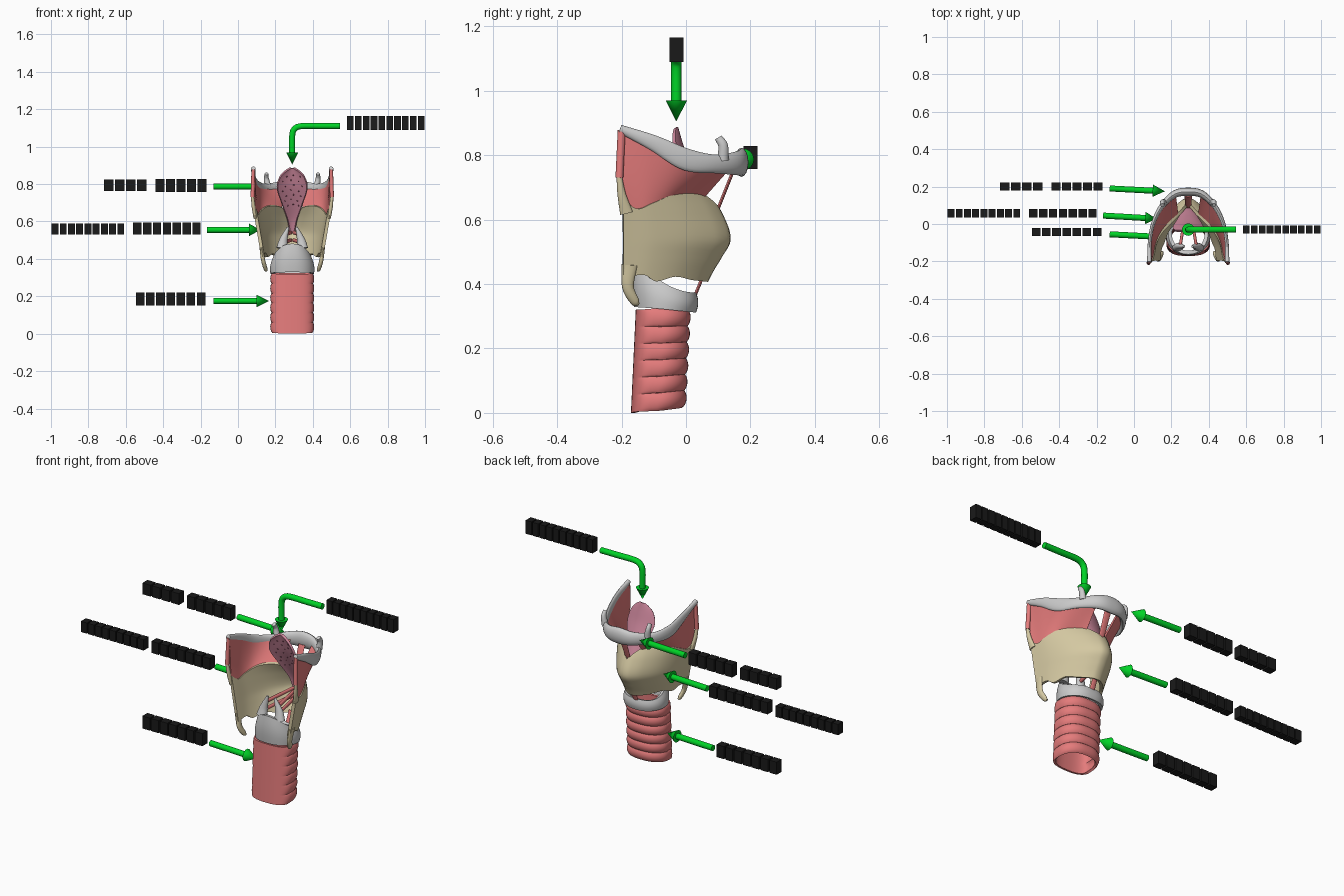
import bpy, bmesh, math
from mathutils import Vector

if "Cube" in bpy.data.objects:
    bpy.data.objects.remove(bpy.data.objects["Cube"])

CX = 0.29  # midline of the larynx


def material(name, rgb):
    m = bpy.data.materials.new(name)
    m.diffuse_color = (*rgb, 1)
    m.use_nodes = True
    m.node_tree.nodes["Principled BSDF"].inputs["Base Color"].default_value = m.diffuse_color
    return m


RED = material("muscle_red", (0.78, 0.2, 0.2))
TAN = material("cartilage_tan", (0.66, 0.58, 0.36))
PINK = material("epiglottis_pink", (0.6, 0.24, 0.33))
DARK = material("pit_dark", (0.22, 0.06, 0.1))
GREEN = material("arrow_green", (0.0, 0.65, 0.02))
BLACK = material("label_black", (0.01, 0.01, 0.01))


def curve(table, t):
    """Smooth interpolation of rows (key, value, value, ...)."""
    n = len(table)
    t = max(table[0][0], min(table[-1][0], t))
    i = max(k for k in range(n - 1) if table[k][0] <= t)
    a, b = table[i], table[i + 1]
    p, q = table[max(i - 1, 0)], table[min(i + 2, n - 1)]
    h = b[0] - a[0]
    s = (t - a[0]) / h
    out = []
    for k in range(1, len(a)):
        m0 = (b[k] - p[k]) / (b[0] - p[0]) * h
        m1 = (q[k] - a[k]) / (q[0] - a[0]) * h
        out.append((2*s**3 - 3*s*s + 1) * a[k] + (s**3 - 2*s*s + s) * m0
                   + (3*s*s - 2*s**3) * b[k] + (s**3 - s*s) * m1)
    return out[0] if len(out) == 1 else out


def finish(bm, name, mat=None, thick=0):
    bmesh.ops.recalc_face_normals(bm, faces=bm.faces)
    me = bpy.data.meshes.new(name)
    bm.to_mesh(me)
    bm.free()
    ob = bpy.data.objects.new(name, me)
    bpy.context.collection.objects.link(ob)
    if mat:
        me.materials.append(mat)
    bpy.ops.object.select_all(action='DESELECT')
    ob.select_set(True)
    bpy.context.view_layer.objects.active = ob
    if thick:
        mod = ob.modifiers.new("wall", 'SOLIDIFY')
        mod.thickness, mod.offset = thick, 0
        bpy.ops.object.modifier_apply(modifier=mod.name)
    bpy.ops.object.shade_smooth_by_angle(angle=math.radians(40))
    return ob


def sheet(name, f, nu, nv, mat=None, thick=0, closed=False, caps=False):
    """Surface from f(u, v) with u, v in 0..1."""
    bm = bmesh.new()
    cols = nu if closed else nu + 1
    rows = [[bm.verts.new(f(i / nu, j / nv)) for i in range(cols)] for j in range(nv + 1)]
    for j in range(nv):
        for i in range(nu):
            k = (i + 1) % cols
            bm.faces.new((rows[j][i], rows[j][k], rows[j + 1][k], rows[j + 1][i]))
    if caps:
        bm.faces.new(rows[0])
        bm.faces.new(rows[-1])
    return finish(bm, name, mat, thick)


def tube(name, path, mat=None, ref=(0, 0, 1), steps=24, sides=16):
    """Elliptical tube along rows (key, x, y, z, width, height), keys 0..1."""
    def f(u, v):
        x, y, z, w, h = curve(path, v)
        a, b = curve(path, max(v - .01, 0)), curve(path, min(v + .01, 1))
        t = (Vector(b[:3]) - Vector(a[:3])).normalized()
        side = t.cross(Vector(ref)).normalized()
        up = side.cross(t)
        ang = u * math.tau
        return Vector((CX + x, y, z)) + side * w * math.cos(ang) + up * h * math.sin(ang)
    return sheet(name, f, sides, steps, mat, closed=True, caps=True)


# Trachea: ringed front and sides, flat back
def trachea(u, v):
    c, s = math.cos(u * math.tau), math.sin(u * math.tau)
    ring = .012 * (abs(math.sin(math.pi * v * 6)) ** .6 - .6) * min(1, max(0, s + .75))
    x = (.108 + ring) * math.copysign(abs(c) ** .8, c)
    y = -.09 + .015 * v + ((.08 + ring) * s if s > 0 else -.075 * abs(s) ** .5)
    return CX + x, y, .32 * v + .01 * (1 + s) * (1 - v)
sheet("trachea", trachea, 64, 72, RED, .012, closed=True)


# Cricoid: signet ring, tall at the back
def cricoid(u, v):
    c, s = math.cos(u * math.tau), math.sin(u * math.tau)
    b = (1 - s) / 2
    zt, zb = .37 + .11 * b * b, .315 + .015 * b
    bulge = .006 * math.sin(math.pi * v)
    return (CX + (.107 - .022 * v * b + bulge) * math.copysign(abs(c) ** .85, c),
            -.065 + (.087 + bulge) * s, zb + (zt - zb) * v)
sheet("cricoid", cricoid, 64, 10, None, .02, closed=True)

# Thyroid cartilage: folded plate, a = 0 at the front ridge and 1 at the back edge
PLAN = [(0, 0, 1), (.08, .12, .985), (.25, .38, .86), (.5, .7, .6), (.75, .91, .3), (1, 1, 0)]
TOP = [(0, .62), (.15, .67), (.3, .685), (.5, .68), (.75, .65), (.88, .635), (1, .665)]
BOT = [(0, .41), (.3, .415), (.5, .425), (.68, .41), (.8, .43), (1, .42)]
FRONT = [(.4, .055), (.44, .075), (.49, .105), (.54, .13), (.62, .103), (.69, .06)]
WIDTH = [(.4, .155), (.5, .172), (.68, .203)]


def plate(a, v):
    w, s = curve(PLAN, abs(a))
    z = curve(BOT, abs(a)) * (1 - v) + curve(TOP, abs(a)) * v
    y = -.195 + (curve(FRONT, z) + .195) * s
    return Vector((CX + math.copysign(curve(WIDTH, z) * w, a), y, z))
sheet("thyroid_cartilage", lambda u, v: plate(2 * u - 1, v), 72, 20, TAN, .018)

# Hyoid: half arc from the midline (0) to the horn tip (1), with section sizes
HYOID = [(0, 0, .172, .778, .022, .045), (.2, .075, .158, .775, .02, .037),
         (.4, .145, .09, .773, .014, .029), (.6, .188, 0, .787, .011, .034),
         (.8, .206, -.1, .838, .01, .024), (1, .208, -.205, .882, .012, .013)]
full = [(.5 - r[0] / 2, -r[1], *r[2:]) for r in HYOID[:0:-1]] + \
       [(.5 + r[0] / 2, *r[1:]) for r in HYOID]
tube("hyoid_bone", full, steps=64)

# Paired parts
for s, side in ((-1, "left"), (1, "right")):
    tube("upper_horn_" + side, [(0, s * .198, -.185, .62, .009, .02),
         (.5, s * .207, -.2, .68, .01, .013), (1, s * .213, -.208, .74, .008, .008)], TAN, (0, 1, 0))
    tube("lower_horn_" + side, [(0, s * .165, -.175, .46, .01, .025),
         (.5, s * .155, -.18, .39, .011, .018), (.85, s * .142, -.158, .345, .01, .014),
         (1, s * .137, -.148, .337, .005, .006)], TAN, (0, 1, 0))
    tube("horn_cord_" + side, [(0, s * .212, -.207, .73, .011, .012),
         (1, s * .208, -.2, .878, .01, .012)], RED, (0, 1, 0))
    tube("lesser_horn_" + side, [(0, s * .13, .115, .785, .018, .018),
         (.6, s * .138, .115, .83, .013, .015), (1, s * .138, .1, .855, .01, .012)], None, (0, 1, 0))

    def membrane(u, v, s=s):
        a = .18 + .82 * u
        h = curve(HYOID, a)
        return plate(s * a, .97).lerp(Vector((CX + s * h[0] * .98, h[1] - .015 * (1 - u), h[2])), v)
    sheet("hyoid_membrane_" + side, membrane, 32, 8, RED, .008)
    tube("arytenoid_" + side, [(0, s * .055, -.125, .455, .03, .022),
         (.4, s * .047, -.118, .5, .022, .018), (1, s * .022, -.12, .57, .006, .006)], None, (0, 1, 0))
    for z, kind in ((.49, "vocal"), (.53, "vestibular")):
        tube(f"{kind}_fold_{side}", [(0, s * .042, -.11, z, .008, .01),
             (1, s * .008, .095, z + .01, .008, .01)], RED)

# Midline ligaments
tube("lower_ligament", [(0, 0, .022, .35, .016, .005), (1, 0, .055, .43, .014, .005)], RED, (0, 1, 0))
tube("upper_ligament", [(0, 0, .09, .61, .016, .005), (1, 0, .15, .76, .02, .005)], RED, (0, 1, 0))

# Epiglottis: curved leaf
LEAF = [(0, .012, .095), (.2, .025, .078), (.45, .055, .04), (.7, .08, .002),
        (.88, .062, -.018), (.97, .03, -.027), (1, .012, -.03)]


def leaf(u, v):
    w, y = curve(LEAF, v)
    q = 2 * u - 1
    return Vector((CX + w * q, y - .025 * q * q * w / .08, .54 + .345 * v))
sheet("epiglottis", leaf, 20, 32, PINK, .012)

# Small pits on its back face
bm = bmesh.new()
for i in range(7):
    for j in range(3):
        p = leaf(.22 + .28 * j + .05 * (-1) ** i, .42 + .075 * i + .02 * (j % 2))
        before = set(bm.verts)
        bmesh.ops.create_uvsphere(bm, u_segments=8, v_segments=6, radius=.004)
        bmesh.ops.translate(bm, verts=[x for x in bm.verts if x not in before],
                            vec=p + Vector((0, -.005, 0)))
finish(bm, "epiglottis_pits", DARK)


# Pointer arrows: straight or bent shaft and cone head
def arrow(name, pts, tip, ref):
    n = len(pts) - 1
    tube(name + "_shaft", [(i / n, p[0] - CX, p[1], p[2], .016, .016) for i, p in enumerate(pts)],
         GREEN, ref, steps=4 * n)
    base, tip = Vector(pts[-1]), Vector(tip)
    d = tip - base
    bm = bmesh.new()
    bmesh.ops.create_cone(bm, cap_ends=True, segments=24, radius1=.033, radius2=0, depth=d.length)
    rot = d.to_track_quat('Z', 'Y')
    for v in bm.verts:
        v.co = rot @ v.co + (base + tip) / 2
    finish(bm, name + "_head", GREEN)


Z = (0, 0, 1)
arrow("hyoid_arrow", [(-.13, .19, .787), (.1, .178, .787)], (.165, .175, .787), Z)
arrow("thyroid_arrow", [(-.165, .045, .555), (.06, .032, .555)], (.12, .028, .555), Z)
arrow("trachea_arrow", [(-.13, -.055, .175), (.1, -.067, .175)], (.165, -.07, .175), Z)
arrow("epiglottis_arrow", [(.545, -.03, 1.11), (.44, -.03, 1.11), (.34, -.03, 1.11),
      (.303, -.03, 1.095), (.29, -.03, 1.06), (.29, -.03, .97)], (.29, -.03, .905), (0, 1, 0))


# Label strips: rows of plain blank blocks
def strip(name, x0, x1, y, z0, z1, count):
    bm = bmesh.new()
    step = (x1 - x0) / count
    for i in range(count):
        cube = bmesh.ops.create_cube(bm, size=1)["verts"]
        for v in cube:
            v.co = Vector((x0 + step * (i + .5) + v.co.x * step * .84, y + v.co.y * .044,
                           (z0 + z1) / 2 + v.co.z * (z1 - z0)))
    finish(bm, name, BLACK)


strip("hyoid_label_a", -.445, -.165, .2, .758, .828, 5)
strip("hyoid_label_b", -.72, -.485, .2, .762, .825, 4)
strip("thyroid_label_a", -.565, -.195, .058, .53, .595, 7)
strip("thyroid_label_b", -1, -.605, .058, .53, .59, 9)
strip("trachea_label", -.55, -.17, -.043, .15, .22, 7)
strip("epiglottis_label", .58, 1, -.03, 1.09, 1.165, 10)
